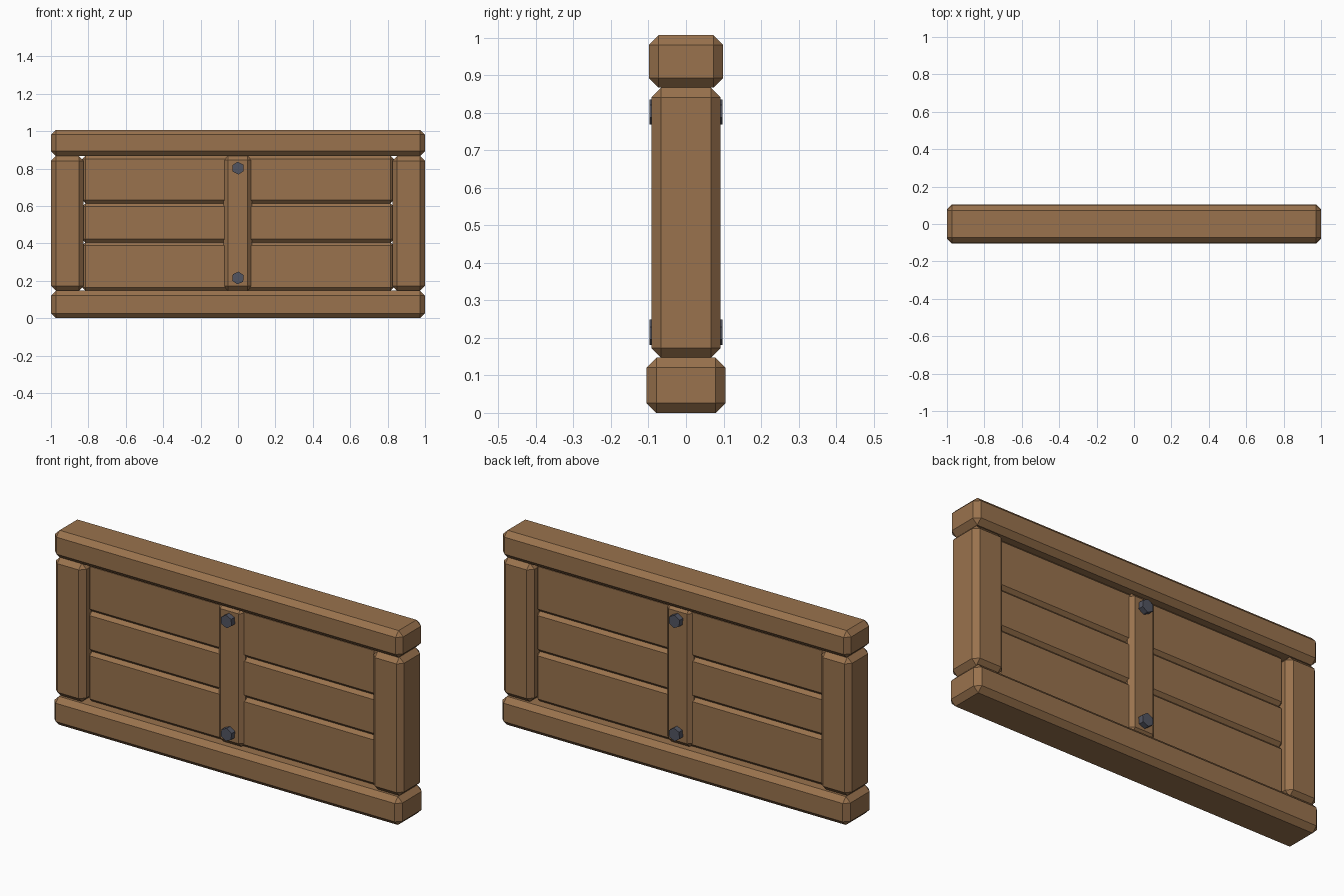
import bpy
import bmesh
from math import radians
from mathutils import Matrix, Vector

cube = bpy.data.objects.get("Cube")
if cube:
    bpy.data.objects.remove(cube, do_unlink=True)


def make_material(name, rgb, roughness):
    mat = bpy.data.materials.new(name)
    mat.use_nodes = True
    mat.diffuse_color = (*rgb, 1)
    bsdf = mat.node_tree.nodes["Principled BSDF"]
    bsdf.inputs["Base Color"].default_value = (*rgb, 1)
    bsdf.inputs["Roughness"].default_value = roughness
    return mat


wood = make_material("brown wood", (0.32, 0.17, 0.075), 0.8)
metal = make_material("dark metal", (0.085, 0.09, 0.12), 0.5)


def add_object(name, bm, mat):
    bmesh.ops.recalc_face_normals(bm, faces=bm.faces)
    mesh = bpy.data.meshes.new(name)
    bm.to_mesh(mesh)
    bm.free()
    mesh.materials.append(mat)
    obj = bpy.data.objects.new(name, mesh)
    bpy.context.collection.objects.link(obj)
    return obj


def beam(name, x0, x1, half_depth, z0, z1, chamfer=0.026):
    """Wooden block with every edge chamfered."""
    bm = bmesh.new()
    bmesh.ops.create_cube(bm, size=1)
    bmesh.ops.scale(bm, vec=(x1 - x0, 2 * half_depth, z1 - z0), verts=bm.verts)
    bmesh.ops.translate(bm, vec=((x0 + x1) / 2, 0, (z0 + z1) / 2), verts=bm.verts)
    bmesh.ops.bevel(bm, geom=bm.edges[:], offset=chamfer, segments=1,
                    profile=0.5, affect='EDGES')
    return add_object(name, bm, wood)


def bolt(name, side, z, turn):
    """Hexagonal bolt head with its axis along y."""
    bm = bmesh.new()
    bmesh.ops.create_cone(bm, cap_ends=True, segments=6, radius1=0.034,
                          radius2=0.034, depth=0.05)
    place = (Matrix.Translation(Vector((0, side * 0.072, z)))
             @ Matrix.Rotation(radians(90), 4, 'X')
             @ Matrix.Rotation(radians(turn), 4, 'Z'))
    bmesh.ops.transform(bm, matrix=place, verts=bm.verts)
    return add_object(name, bm, metal)


# Rails
beam("bottom_rail", -1, 1, 0.105, 0, 0.147)
beam("top_rail", -1, 1, 0.099, 0.867, 1.007)

# Posts
beam("right_post", -1, -0.825, 0.092, 0.147, 0.867)
beam("left_post", 0.825, 1, 0.092, 0.147, 0.867)
beam("middle_post", -0.077, 0.075, 0.069, 0.147, 0.869, 0.024)

# Horizontal planks
levels = (0.147, 0.405, 0.614, 0.869)
for label, low, high in zip(("lower", "middle", "upper"), levels, levels[1:]):
    beam(label + "_plank", -0.833, 0.833, 0.05, low, high, 0.017)

# Bolts on both faces of the middle post
for face, side in (("front", -1), ("back", 1)):
    bolt(face + "_upper_bolt", side, 0.802, 4)
    bolt(face + "_lower_bolt", side, 0.215, -6)
